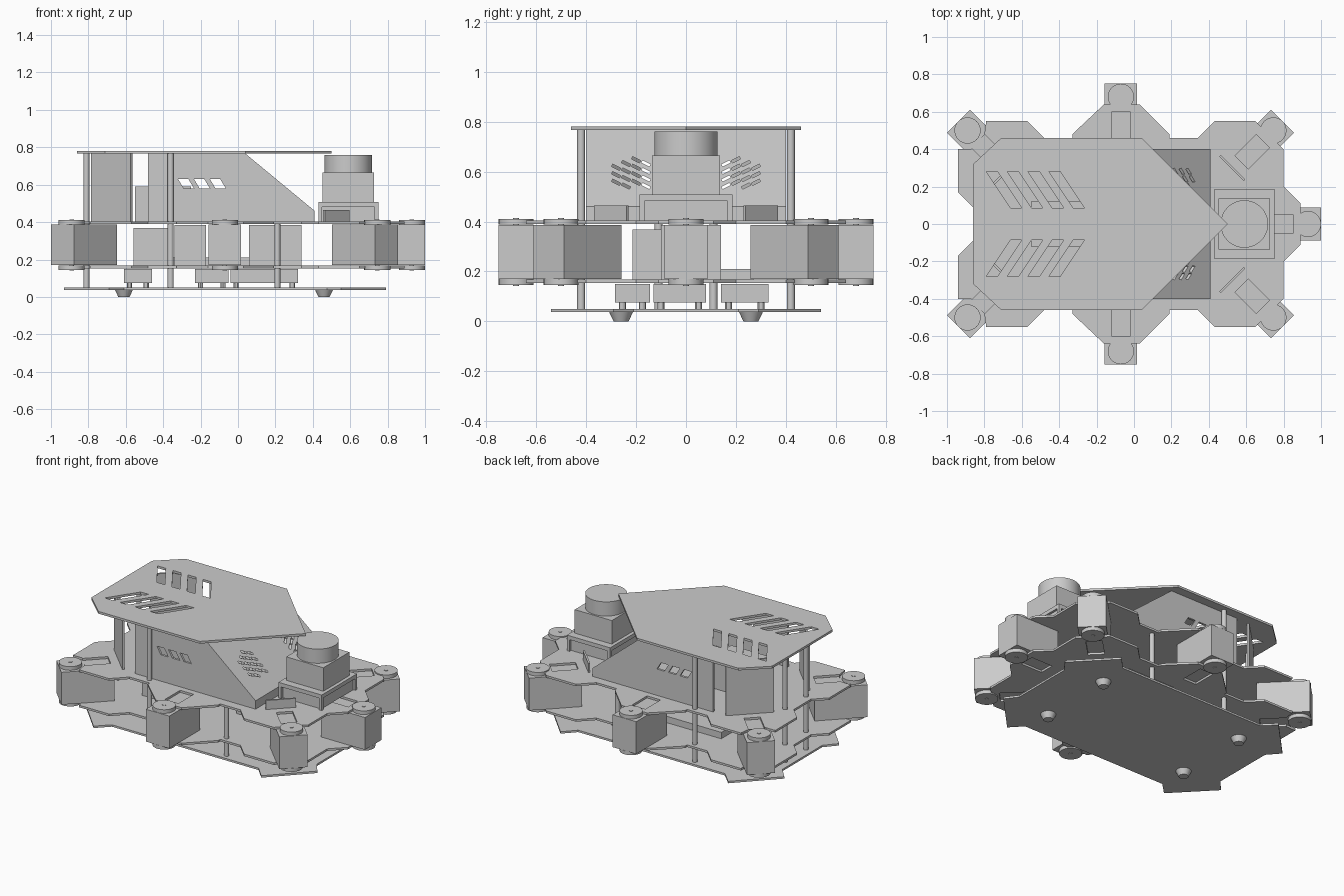
import bpy, bmesh, math
from mathutils import Matrix, Vector

if "Cube" in bpy.data.objects:
    bpy.data.objects.remove(bpy.data.objects["Cube"])

gray = bpy.data.materials.new("plain_gray")
gray.use_nodes = True
gray.diffuse_color = (0.6, 0.6, 0.6, 1)
gray.node_tree.nodes["Principled BSDF"].inputs["Base Color"].default_value = (0.6, 0.6, 0.6, 1)

AXES = {"z": lambda a, b, h: (a, b, h), "y": lambda a, b, h: (a, h, b), "x": lambda a, b, h: (h, a, b)}


def finish(name, bm):
    bmesh.ops.recalc_face_normals(bm, faces=bm.faces)
    mesh = bpy.data.meshes.new(name)
    bm.to_mesh(mesh)
    bm.free()
    mesh.materials.append(gray)
    ob = bpy.data.objects.new(name, mesh)
    bpy.context.collection.objects.link(ob)
    return ob


def prism(name, outlines, lo, hi, axis="z"):
    """Extrude one or more 2D outlines between lo and hi along an axis."""
    bm = bmesh.new()
    for pts in outlines:
        ends = [[bm.verts.new(AXES[axis](a, b, h)) for a, b in pts] for h in (lo, hi)]
        bm.faces.new(ends[0])
        bm.faces.new(ends[1])
        for i in range(len(pts)):
            j = (i + 1) % len(pts)
            bm.faces.new((ends[0][i], ends[0][j], ends[1][j], ends[1][i]))
    return finish(name, bm)


def box(name, x, y, z):
    return prism(name, [[(x[0], y[0]), (x[1], y[0]), (x[1], y[1]), (x[0], y[1])]], *z)


def cyl(name, x, y, z, r, r_top=None, sides=32):
    bm = bmesh.new()
    mid = Matrix.Translation((x, y, (z[0] + z[1]) / 2))
    bmesh.ops.create_cone(bm, cap_ends=True, segments=sides, radius1=r,
                          radius2=r if r_top is None else r_top, depth=z[1] - z[0], matrix=mid)
    ob = finish(name, bm)
    bpy.ops.object.select_all(action="DESELECT")
    ob.select_set(True)
    bpy.context.view_layer.objects.active = ob
    bpy.ops.object.shade_smooth_by_angle()
    return ob


def cut(ob, cutter):
    mod = ob.modifiers.new("cut", "BOOLEAN")
    mod.operation, mod.solver, mod.object = "DIFFERENCE", "EXACT", cutter
    bpy.context.view_layer.objects.active = ob
    bpy.ops.object.modifier_apply(modifier="cut")
    bpy.data.objects.remove(cutter)


def mirrored(half):
    """Close a +y half outline with its mirror image."""
    return half + [(x, -y) for x, y in reversed(half) if y > 0]


def strip(center, direction, a, b, width):
    """Rectangle along a direction, from distance a to b."""
    c, d = Vector(center), Vector(direction).normalized()
    n = Vector((-d.y, d.x)) * width / 2
    return [tuple(p) for p in (c + d * a + n, c + d * b + n, c + d * b - n, c + d * a - n)]


# Leg positions with their outward directions
legs = [((0.93, 0), (1, 0))]
for s in (1, -1):
    legs += [((0.745, 0.5 * s), (1, s)), ((-0.07, 0.68 * s), (0, s)), ((-0.89, 0.5 * s), (-1, s))]

# Base plate with feet
base = [(0.73, 0.21), (0.79, 0.29), (0.55, 0.54), (0.475, 0.46),
        (-0.61, 0.46), (-0.69, 0.54), (-0.93, 0.29), (-0.86, 0.21)]
prism("base_plate", [mirrored(base)], 0.037, 0.05)
for x in (-0.61, 0.46):
    for y in (-0.26, 0.26):
        cyl("foot", x, y, (0, 0.038), 0.03, 0.048)

# Two matching decks, slotted over every leg
deck = [(0.89, 0.11), (0.8, 0.2), (0.8, 0.4), (0.65, 0.55), (0.43, 0.55), (0.34, 0.46), (0.19, 0.46),
        (0.19, 0.48), (0.03, 0.64), (-0.16, 0.64), (-0.33, 0.48), (-0.33, 0.46), (-0.48, 0.46),
        (-0.57, 0.55), (-0.79, 0.55), (-0.8, 0.48), (-0.87, 0.4), (-0.94, 0.4), (-0.94, 0.17), (-0.86, 0.09)]
for name, z in (("lower_deck", 0.153), ("upper_deck", 0.39)):
    plate = prism(name, [mirrored(deck)], z, z + 0.014)
    cut(plate, prism("slot_cutter", [strip(c, d, -0.24, -0.08, 0.1) for c, d in legs], z - 0.05, z + 0.05))

# Leg motors with a horn disc above and below
for c, d in legs:
    prism("leg_motor", [strip(c, d, -0.255, 0.07, 0.174)], 0.17, 0.386)
    for z in (0.145, 0.387):
        cyl("horn_disc", *c, (z, z + 0.024), 0.07)
        cyl("horn_pin", *c, (z - 0.003, z + 0.027), 0.012, sides=16)

# Standoffs
for s in (1, -1):
    for x, y, top in ((-0.36, 0.42, 0.767), (0.21, 0.42, 0.392), (-0.81, 0.11, 0.767)):
        cyl("standoff", x, y * s, (0.05, top), 0.016, sides=16)

# Top plate with slanted vents
roof = prism("top_plate", [mirrored([(0.5, 0), (0.04, 0.46), (-0.71, 0.46), (-0.86, 0.32)])], 0.766, 0.781)
vents = []
for s in (1, -1):
    for i in range(4):
        o = 0.112 * i
        vents.append([(x + o, y * s) for x, y in ((-0.79, 0.28), (-0.73, 0.28), (-0.6, 0.085), (-0.66, 0.085))])
cut(roof, prism("vent_cutter", vents, 0.7, 0.85))

# Cabin side walls with vents, and angled rear panels
for s in (1, -1):
    side = [(-0.48, 0.404), (0.41, 0.404), (0.41, 0.46), (0.04, 0.766), (-0.48, 0.766)]
    wall = prism("side_wall", [side], 0.385 * s, 0.4 * s, "y")
    holes = [[(x + 0.085 * i, z) for x, z in ((-0.32, 0.63), (-0.265, 0.63), (-0.235, 0.58), (-0.29, 0.58))]
             for i in range(3)]
    cut(wall, prism("wall_cutter", holes, 0.3 * s, 0.5 * s, "y"))
    prism("rear_panel", [strip((-0.57, 0.395 * s), (-1, -s), 0, 0.297, 0.014)], 0.404, 0.766)
    # Thin upright guard beside the scanner
    prism("guard_plate", [strip((0.46, 0.365 * s), (1, -s), 0, 0.185, 0.012)], 0.404, 0.464)

# Sloped front panel with a grille on each side
slope = [(0.04, 0.766), (0.41, 0.46), (0.41, 0.404), (0.396, 0.404), (0.396, 0.453), (0.018, 0.766)]
front = prism("sloped_panel", [slope], -0.385, 0.385, "y")
grille = []
for s in (1, -1):
    for col in range(4):
        for row in range(4 if col < 3 else 3):
            y, z = 0.16 + 0.04 * col, 0.542 + 0.03 * row + (0.015 if col % 2 else 0)
            grille.append([(s * a, b) for a, b in strip((y, z), (2, 1), -0.018, 0.018, 0.011)])
cut(front, prism("grille_cutter", grille, 0.0, 0.5, "x"))

# Scanner on its mount
box("scanner_mount", (0.445, 0.735), (-0.17, 0.17), (0.404, 0.49))
box("scanner_flange", (0.43, 0.75), (-0.187, 0.187), (0.482, 0.508))
for x in (0.43, 0.73):
    for y in (-0.187, 0.167):
        box("mount_post", (x, x + 0.02), (y, y + 0.02), (0.404, 0.484))
box("scanner_body", (0.453, 0.727), (-0.137, 0.137), (0.508, 0.665))
cyl("scanner_head", 0.59, 0, (0.665, 0.76), 0.127, sides=48)

# Electronics on each level
box("cabin_module", (-0.55, -0.25), (-0.12, 0.12), (0.404, 0.59))
box("rear_module", (-0.56, -0.35), (-0.215, 0), (0.167, 0.368))
box("middle_module", (-0.34, -0.17), (-0.1, 0.14), (0.167, 0.385))
box("front_module", (0.06, 0.34), (-0.1, 0.14), (0.167, 0.385))
box("flat_board", (-0.45, 0.3), (0.14, 0.27), (0.167, 0.21))
for name, x, y in (("rear_regulator", (-0.61, -0.46), (-0.285, -0.145)),
                   ("middle_regulator", (-0.23, -0.05), (-0.13, 0.08)),
                   ("front_regulator", (-0.04, 0.32), (0.14, 0.33))):
    box(name, x, y, (0.075, 0.15))
    for px in (x[0] + 0.03, x[1] - 0.03):
        for py in (y[0] + 0.03, y[1] - 0.03):
            cyl("module_leg", px, py, (0.05, 0.076), 0.014, sides=12)
